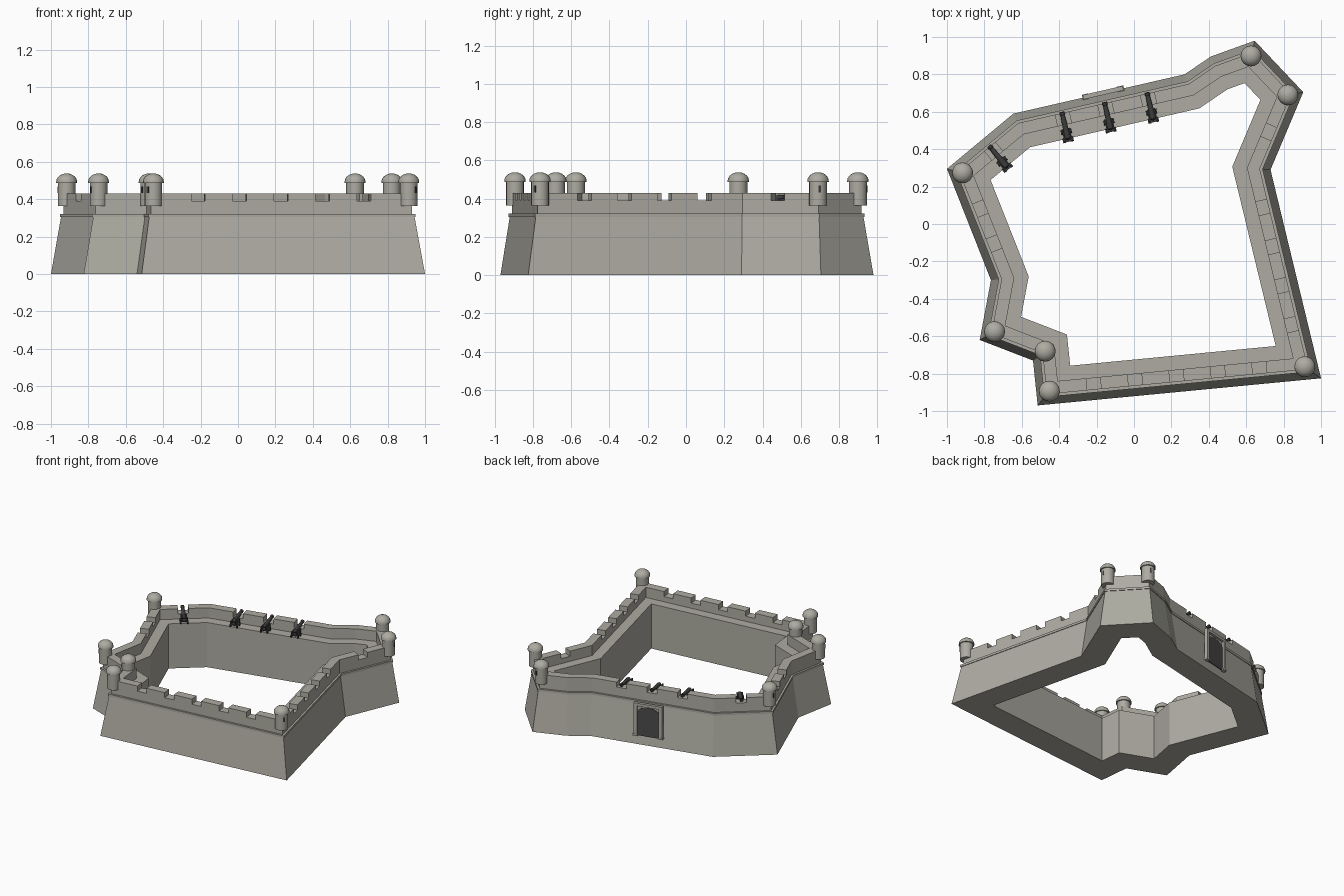
import bpy, bmesh, math
from mathutils import Matrix, Vector

cube = bpy.data.objects.get("Cube")
if cube:
    bpy.data.objects.remove(cube)


def material(name, rgb):
    m = bpy.data.materials.new(name)
    m.use_nodes = True
    m.diffuse_color = (*rgb, 1)
    m.node_tree.nodes["Principled BSDF"].inputs["Base Color"].default_value = (*rgb, 1)
    return m


STONE = material("pale stone", (0.42, 0.41, 0.36))
IRON = material("dark iron", (0.05, 0.05, 0.05))
DOOR = material("door grey", (0.07, 0.07, 0.072))

# Plan of the wall foot, counter-clockwise
PLAN = [Vector(p) for p in (
    (-.515, -.97), (1, -.825), (.73, .29), (.905, .705), (.645, .98), (.41, .895),
    (.27, .80), (-.645, .59), (-1, .295), (-.765, -.30), (-.825, -.62), (-.54, -.73))]
N = len(PLAN)
BACK, BACK_RIGHT = 6, 7
TURRET_CORNERS = (0, 1, 3, 4, 8, 10, 11)
PARAPET_OUT, PARAPET_IN = .055, .12
CRENEL_Z, TOP_Z, WALK_Z = .39, .43, .35


def direction(i):
    return (PLAN[(i + 1) % N] - PLAN[i % N]).normalized()


def inward(i):
    d = direction(i)
    return Vector((-d.y, d.x))


def ring(d):
    """Plan moved inward by d, with mitred corners."""
    pts = []
    for i, p in enumerate(PLAN):
        a, b = inward(i - 1), inward(i)
        pts.append(p + (a + b) * d / (1 + a.dot(b)))
    return pts


def finish(name, bm, mat):
    bmesh.ops.recalc_face_normals(bm, faces=bm.faces)
    me = bpy.data.meshes.new(name)
    bm.to_mesh(me)
    bm.free()
    me.materials.append(mat)
    ob = bpy.data.objects.new(name, me)
    bpy.context.collection.objects.link(ob)
    return ob


def prism(bm, pts, z0, z1):
    low = [bm.verts.new((p[0], p[1], z0)) for p in pts]
    high = [bm.verts.new((p[0], p[1], z1)) for p in pts]
    bm.faces.new(low)
    bm.faces.new(high)
    for k in range(len(pts)):
        j = (k + 1) % len(pts)
        bm.faces.new((low[k], low[j], high[j], high[k]))


def box(bm, size, centre, frame):
    bmesh.ops.create_cube(bm, size=1, matrix=frame @ Matrix.Translation(centre)
                          @ Matrix.Diagonal((*size, 1)))


def lathe(bm, profile, frame, sides):
    """Turn (radius, height) points about the local z axis."""
    rows = []
    for r, z in profile:
        count = sides if r > 0 else 1
        rows.append([bm.verts.new(frame @ Vector((
            r * math.cos(math.tau * k / sides), r * math.sin(math.tau * k / sides), z)))
            for k in range(count)])
    for a, b in zip(rows, rows[1:]):
        for k in range(sides):
            corners = [a[k % len(a)], a[(k + 1) % len(a)], b[(k + 1) % len(b)], b[k % len(b)]]
            bm.faces.new(list(dict.fromkeys(corners)))


def frame_at(point, out, z=0):
    """Local y points along out, local x along the wall."""
    y = Vector((out[0], out[1], 0)).normalized()
    up = Vector((0, 0, 1))
    m = Matrix((y.cross(up), y, up)).transposed().to_4x4()
    return Matrix.Translation((point[0], point[1], z)) @ m


# Battered wall with cordon, parapet base and walkway
section = [(0, 0), (.045, .305), (.04, .305), (.04, .322), (PARAPET_OUT, .322),
           (PARAPET_OUT, CRENEL_Z), (PARAPET_IN, CRENEL_Z), (PARAPET_IN, WALK_Z),
           (.195, WALK_Z), (.195, 0)]
bm = bmesh.new()
loops = [[bm.verts.new((p.x, p.y, z)) for p in ring(d)] for d, z in section]
for a, b in zip(loops, loops[1:] + loops[:1]):
    for i in range(N):
        j = (i + 1) % N
        bm.faces.new((a[i], a[j], b[j], b[i]))
finish("fort_wall", bm, STONE)

# Merlons between evenly spaced gaps
outer, inner = ring(PARAPET_OUT), ring(PARAPET_IN)
middle = ring((PARAPET_OUT + PARAPET_IN) / 2)
half = (PARAPET_IN - PARAPET_OUT) / 2
gap_centres = {}
bm = bmesh.new()
for i in range(N):
    j = (i + 1) % N
    length = (middle[j] - middle[i]).length
    pieces = max(1, round(length / .22))
    cuts = [(outer[i], inner[i])]
    for k in range(1, pieces):
        c = middle[i].lerp(middle[j], k / pieces)
        gap_centres.setdefault(i, []).append(c)
        for side in (-1, 1):
            p = c + direction(i) * side * .0375
            cuts.append((p - inward(i) * half, p + inward(i) * half))
    cuts.append((outer[j], inner[j]))
    for (o0, i0), (o1, i1) in zip(cuts[::2], cuts[1::2]):
        prism(bm, (o0, o1, i1, i0), CRENEL_Z, TOP_Z)
finish("merlons", bm, STONE)

# Domed corner turrets with a lookout slit
dome = [(.056 * math.cos(t * math.pi / 10), .493 + .045 * math.sin(t * math.pi / 10))
        for t in range(5)]
turret_profile = [(0, .365), (.047, .365), (.047, .487), (.056, .487)] + dome + [(0, .538)]
posts = ring(.07)
for i in TURRET_CORNERS:
    bm = bmesh.new()
    lathe(bm, turret_profile, Matrix.Translation((*posts[i], 0)), 16)
    turret = finish(f"turret_{i}", bm, STONE)
    bpy.ops.object.select_all(action='DESELECT')
    turret.select_set(True)
    bpy.context.view_layer.objects.active = turret
    bpy.ops.object.shade_smooth_by_angle(angle=math.radians(35))
    bm = bmesh.new()
    out = -(inward(i - 1) + inward(i))
    box(bm, (.012, .006, .035), (0, .046, .45), frame_at(posts[i], out))
    finish(f"turret_slit_{i}", bm, IRON)

# Cannons in the gaps of the two back walls
barrel = [(0, -.085), (.007, -.083), (.016, -.075), (.014, 0), (.011, .05),
          (.014, .055), (.014, .068), (.008, .068), (0, .06)]
for i in (BACK, BACK_RIGHT):
    for k, c in enumerate(gap_centres[i]):
        bm = bmesh.new()
        f = frame_at(c + inward(i) * .03, -inward(i), .408)
        tilt = Matrix.Rotation(math.radians(-84), 4, 'X')
        lathe(bm, barrel, f @ tilt, 12)
        for side in (-1, 1):
            box(bm, (.008, .075, .03), (side * .018, -.06, -.022), f)
            for y in (-.085, -.04):
                wheel = (f @ Matrix.Translation((side * .025, y, -.045))
                         @ Matrix.Rotation(math.pi / 2, 4, 'Y'))
                lathe(bm, [(0, -.004), (.013, -.004), (.013, .004), (0, .004)], wheel, 10)
        box(bm, (.036, .07, .008), (0, -.06, -.035), f)
        finish(f"cannon_{i}_{k}", bm, IRON)

# Gate surround and arched door on the back wall
wall_mid = PLAN[BACK].lerp(PLAN[BACK_RIGHT], .475)
gate = frame_at(wall_mid, -inward(BACK))
bm = bmesh.new()
for side in (-1, 1):
    box(bm, (.026, .024, .25), (side * .097, .002, .195), gate)
    box(bm, (.034, .028, .014), (side * .097, .002, .077), gate)
box(bm, (.22, .024, .022), (0, .002, .315), gate)
box(bm, (.17, .008, .23), (0, -.006, .195), gate)
finish("gate_surround", bm, STONE)

bm = bmesh.new()
arch = [(.084 * math.cos(t * math.pi / 8), .255 + .04 * math.sin(t * math.pi / 8))
        for t in range(9)]
prism(bm, [(.084, .07)] + arch + [(-.084, .07)], -.002, .003)
bm.transform(gate @ Matrix.Rotation(math.pi / 2, 4, 'X'))
finish("gate_door", bm, DOOR)
